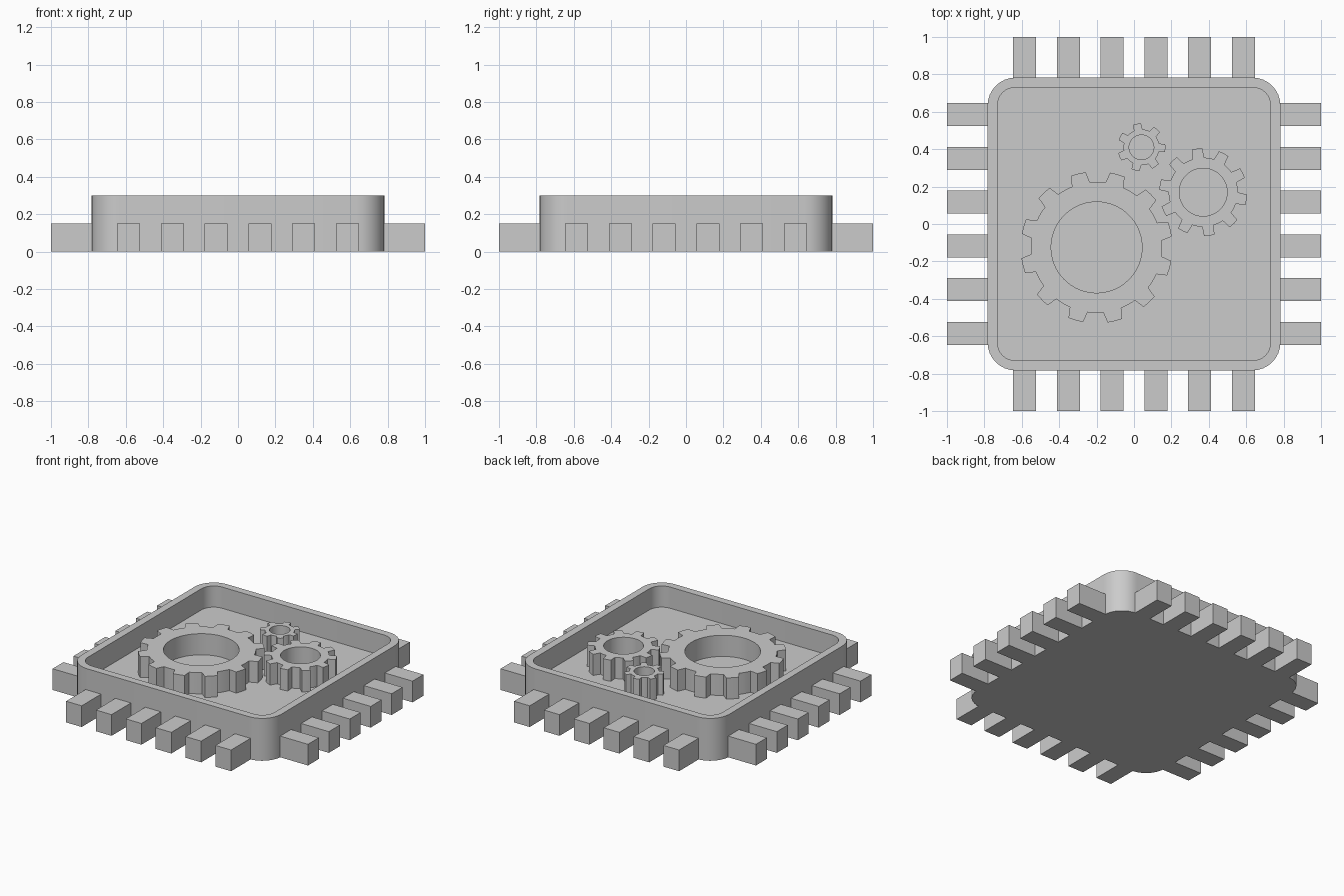
import bpy, bmesh
from math import sin, cos, pi, radians

cube = bpy.data.objects.get("Cube")
if cube:
    bpy.data.objects.remove(cube, do_unlink=True)

grey = bpy.data.materials.new("plain grey")
grey.use_nodes = True
grey.diffuse_color = (0.6, 0.6, 0.6, 1)
grey.node_tree.nodes["Principled BSDF"].inputs["Base Color"].default_value = (0.6, 0.6, 0.6, 1)

FLOOR, TOP = 0.15, 0.3


def finish(name, bm, location=(0, 0, 0)):
    """Turn a bmesh into a linked, shaded object."""
    bmesh.ops.recalc_face_normals(bm, faces=bm.faces)
    mesh = bpy.data.meshes.new(name)
    bm.to_mesh(mesh)
    bm.free()
    mesh.materials.append(grey)
    obj = bpy.data.objects.new(name, mesh)
    obj.location = location
    bpy.context.collection.objects.link(obj)
    bpy.ops.object.select_all(action="DESELECT")
    obj.select_set(True)
    bpy.context.view_layer.objects.active = obj
    bpy.ops.object.shade_smooth_by_angle(angle=radians(25))
    return obj


def ring(bm, points, z):
    return [bm.verts.new((x, y, z)) for x, y in points]


def bridge(bm, a, b):
    for i in range(len(a)):
        j = (i + 1) % len(a)
        bm.faces.new((a[i], a[j], b[j], b[i]))


def rounded_square(half, radius, steps=8):
    points = []
    for corner, (sx, sy) in enumerate([(1, 1), (-1, 1), (-1, -1), (1, -1)]):
        for k in range(steps + 1):
            a = (corner + k / steps) * pi / 2
            points.append((sx * (half - radius) + radius * cos(a),
                           sy * (half - radius) + radius * sin(a)))
    return points


# Open tray with a raised rim
outer, inner = rounded_square(0.783, 0.15), rounded_square(0.73, 0.095)
bm = bmesh.new()
loops = [ring(bm, outer, 0), ring(bm, outer, TOP), ring(bm, inner, TOP), ring(bm, inner, FLOOR)]
for a, b in zip(loops, loops[1:]):
    bridge(bm, a, b)
bm.faces.new(loops[0])
bm.faces.new(loops[-1])
finish("tray", bm)


# Gears standing on the tray floor
def gear(name, x, y, teeth, phase, tip, root, bore):
    profile = [(-0.5, root), (-0.39, root), (-0.27, root), (-0.19, tip),
               (0, tip), (0.19, tip), (0.27, root), (0.39, root)]
    polar = [(radians(phase) + (t + f) * 2 * pi / teeth, r)
             for t in range(teeth) for f, r in profile]
    rim = [(r * cos(a), r * sin(a)) for a, r in polar]
    hole = [(bore * cos(a), bore * sin(a)) for a, r in polar]
    bm = bmesh.new()
    loops = [ring(bm, rim, FLOOR), ring(bm, rim, TOP), ring(bm, hole, TOP), ring(bm, hole, FLOOR)]
    for i in range(4):
        bridge(bm, loops[i], loops[(i + 1) % 4])
    finish(name, bm, (x, y, 0))


gear("large_gear", -0.2, -0.125, 12, 14, 0.406, 0.35, 0.243)
gear("medium_gear", 0.37, 0.17, 10, 26, 0.235, 0.185, 0.128)
gear("small_gear", 0.04, 0.41, 7, -2, 0.128, 0.096, 0.066)

# Six square pins along each side
for side in range(4):
    name = ["left", "back", "right", "front"][side]
    c, s = [(1, 0), (0, 1), (-1, 0), (0, -1)][side]
    for i in range(6):
        bm = bmesh.new()
        bmesh.ops.create_cube(bm, size=1)
        along, across = 0.885, (i - 2.5) * 0.234
        for v in bm.verts:
            u, w = along + v.co.x * 0.23, across + v.co.y * 0.122
            v.co = (u * c - w * s, u * s + w * c, (v.co.z + 0.5) * 0.15)
        finish(f"{name}_pin_{i + 1}", bm)
